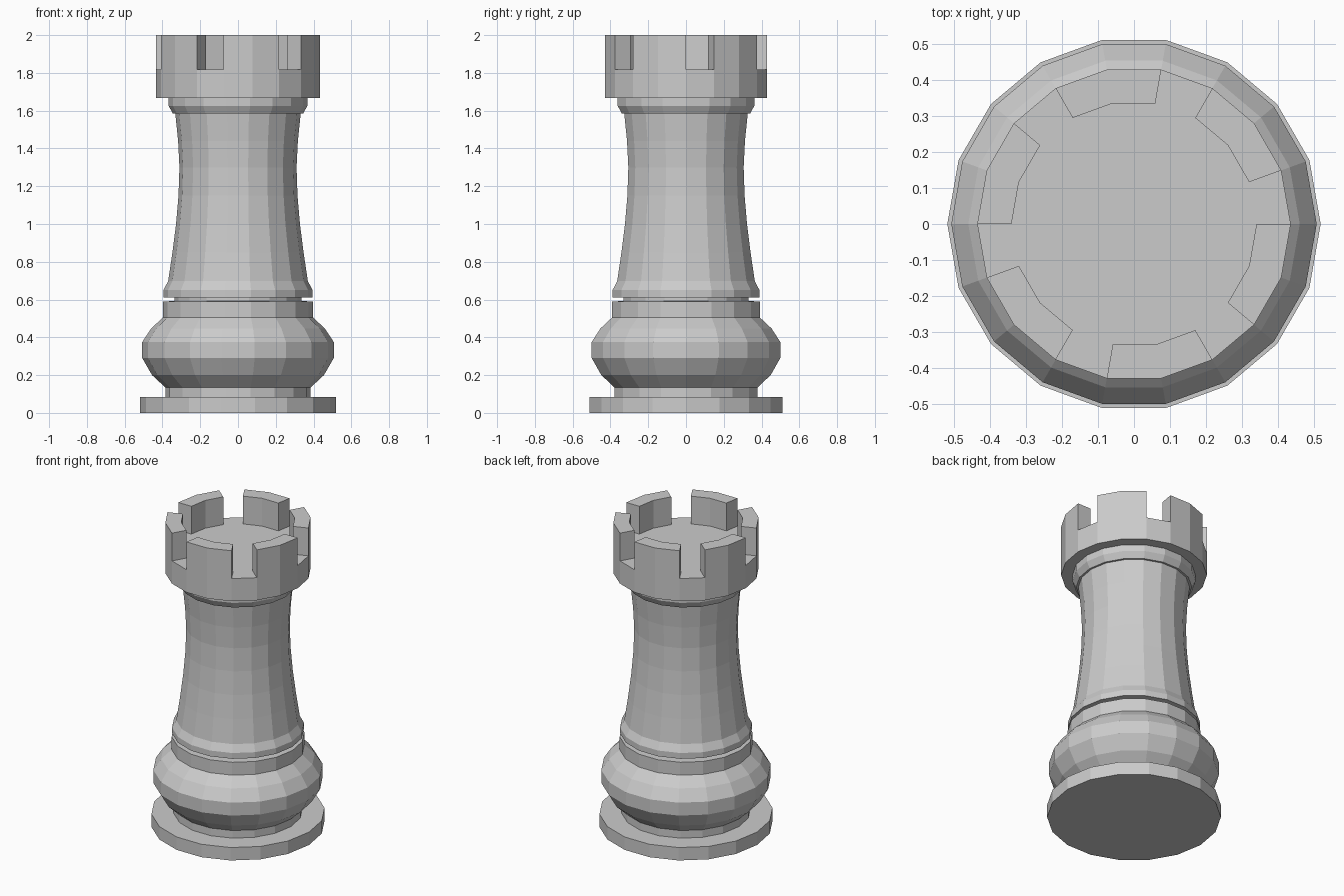
import bpy, bmesh
from math import cos, sin, pi

if "Cube" in bpy.data.objects:
    bpy.data.objects.remove(bpy.data.objects["Cube"])

SIDES = 18


def lathe(name, profile, merlons=False):
    """Turn (radius, z) points into a capped 18-sided solid."""
    bm = bmesh.new()
    rings = [[bm.verts.new((r * cos(2 * pi * i / SIDES), r * sin(2 * pi * i / SIDES), z))
              for i in range(SIDES)] for r, z in profile]
    last = []
    for a, b in zip(rings, rings[1:]):
        last = [bm.faces.new((a[i], a[(i + 1) % SIDES], b[(i + 1) % SIDES], b[i]))
                for i in range(SIDES)]
    bm.faces.new(rings[0][::-1])
    bm.faces.new(rings[-1])
    if merlons:
        # raise two of every three rim segments into battlements
        raised = [f for i, f in enumerate(last) if i % 3 != 0]
        out = bmesh.ops.extrude_face_region(bm, geom=raised)
        bmesh.ops.delete(bm, geom=raised, context='FACES_ONLY')
        top = [v for v in out['geom'] if isinstance(v, bmesh.types.BMVert)]
        for v in top:
            v.co.z = 2.0
    bmesh.ops.recalc_face_normals(bm, faces=bm.faces)
    mesh = bpy.data.meshes.new(name)
    bm.to_mesh(mesh)
    bm.free()
    obj = bpy.data.objects.new(name, mesh)
    bpy.context.collection.objects.link(obj)
    return obj


# Foot, bulge, band, waist and collar as one turned body
lathe("body", [
    (0.518, 0), (0.518, 0.085), (0.385, 0.085), (0.385, 0.135),
    (0.455, 0.2), (0.507, 0.29), (0.507, 0.375), (0.46, 0.447), (0.397, 0.505),
    (0.397, 0.59), (0.335, 0.592), (0.335, 0.61),
    (0.395, 0.612), (0.395, 0.65), (0.37, 0.697),
    (0.347, 0.85), (0.328, 1.0), (0.315, 1.15), (0.31, 1.3), (0.317, 1.44), (0.332, 1.585),
    (0.345, 1.585), (0.367, 1.625), (0.367, 1.67),
])

# Crown with six battlements
lathe("crown", [(0.34, 1.668), (0.435, 1.668), (0.435, 1.817), (0.34, 1.817)], merlons=True)
